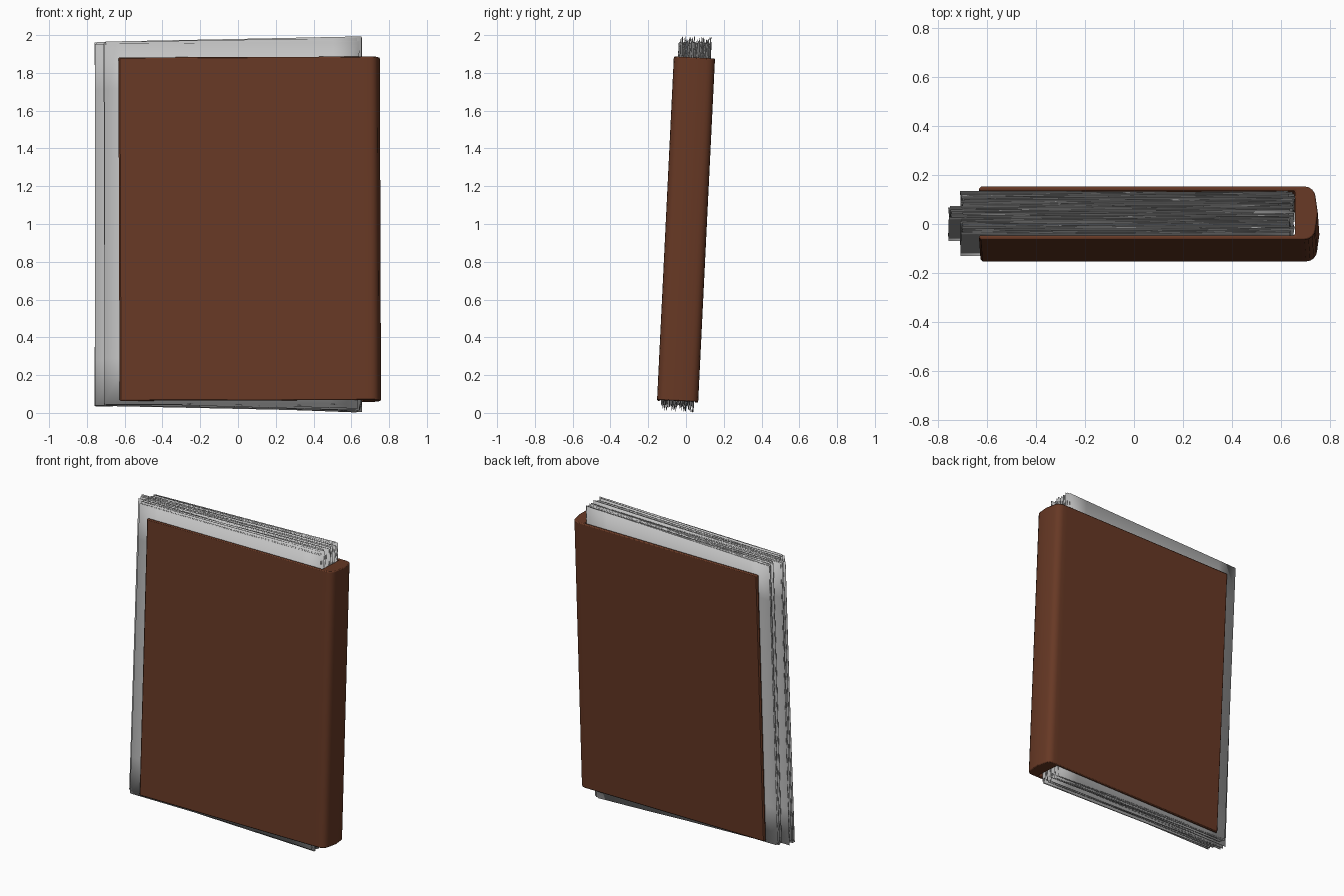
import bpy, bmesh, math, random
from mathutils import Matrix

if "Cube" in bpy.data.objects:
    bpy.data.objects.remove(bpy.data.objects["Cube"])

random.seed(4)
LEAN = Matrix.Translation((0, 0, 0.97)) @ Matrix.Rotation(math.radians(-2.8), 4, 'X')


def material(name, rgb):
    m = bpy.data.materials.new(name)
    m.diffuse_color = (*rgb, 1)
    m.use_nodes = True
    m.node_tree.nodes["Principled BSDF"].inputs["Base Color"].default_value = m.diffuse_color
    return m


def finish(name, bm, mat):
    me = bpy.data.meshes.new(name)
    bm.to_mesh(me)
    bm.free()
    me.materials.append(mat)
    ob = bpy.data.objects.new(name, me)
    bpy.context.collection.objects.link(ob)
    ob.matrix_world = LEAN
    bpy.context.view_layer.objects.active = ob
    ob.select_set(True)
    bpy.ops.object.shade_smooth_by_angle(angle=math.radians(40))
    ob.select_set(False)
    return ob


leather = material("brown leather", (0.135, 0.04, 0.018))
paper = material("grey paper", (0.55, 0.55, 0.55))

# Cover: U-shaped profile with a rounded spine, extruded upwards
half = [(-0.63, 0.089), (-0.63, 0.101), (-0.622, 0.109), (0.67, 0.109)]
half += [(0.70 + 0.045 * math.sin(a), 0.064 + 0.045 * math.cos(a))
         for a in [math.radians(d) for d in (0, 22, 45, 68, 90)]]
outer = half[1:] + [(0.754, 0.0)] + [(x, -y) for x, y in reversed(half[1:])]
inner = [(-0.63, -0.091), (0.66, -0.091), (0.66, 0.091), (-0.63, 0.091)]
bm = bmesh.new()
face = bm.faces.new([bm.verts.new((x, y, -0.91)) for x, y in outer + inner])
ext = bmesh.ops.extrude_face_region(bm, geom=[face])
bmesh.ops.translate(bm, vec=(0, 0, 1.82),
                    verts=[v for v in ext["geom"] if isinstance(v, bmesh.types.BMVert)])
bmesh.ops.recalc_face_normals(bm, faces=bm.faces)
cover = finish("cover", bm, leather)
cover.matrix_world = LEAN @ Matrix.Rotation(math.radians(0.2), 4, 'Y').inverted()
bevel = cover.modifiers.new("soft edges", 'BEVEL')
bevel.width, bevel.segments, bevel.limit_method = 0.006, 2, 'ANGLE'
bevel.angle_limit = math.radians(50)

# Pages: slightly uneven, wavy loose sheets packed inside the cover
SHEETS, NX, NZ = 42, 10, 8
r = random.uniform
bm = bmesh.new()
for i in range(SHEETS):
    y0 = -0.086 + 0.172 * i / (SHEETS - 1)
    middle = 0.35 < i / SHEETS < 0.65 and i % 2
    left = -0.755 if middle else -0.705
    lt, lb = left + r(-0.006, 0.012), left + r(-0.006, 0.012)
    rt, rb = r(0.625, 0.657), r(0.625, 0.657)
    tall = r(0.0, 0.035) if i % 3 else 0.0
    top_l, top_r = 0.99 + r(-0.01, 0.006), 0.99 + tall
    bot_l, bot_r = -0.93 + r(-0.005, 0.02), -0.93 - tall
    phase, amp = r(0, 6.28), r(0.001, 0.003)
    grid = []
    for a in range(NX + 1):
        u = a / NX
        row = []
        for b in range(NZ + 1):
            v = b / NZ
            x = (lb + (rb - lb) * u) * (1 - v) + (lt + (rt - lt) * u) * v
            z = (bot_l + (bot_r - bot_l) * u) * (1 - v) + (top_l + (top_r - top_l) * u) * v
            y = y0 * 0.97 + amp * math.sin(phase + 5 * u + 3 * v)
            row.append(bm.verts.new((x, y, z)))
        grid.append(row)
    for a in range(NX):
        for b in range(NZ):
            bm.faces.new((grid[a][b], grid[a + 1][b], grid[a + 1][b + 1], grid[a][b + 1]))
pages = finish("pages", bm, paper)
sheet = pages.modifiers.new("paper thickness", 'SOLIDIFY')
sheet.thickness, sheet.offset = 0.0025, 0
